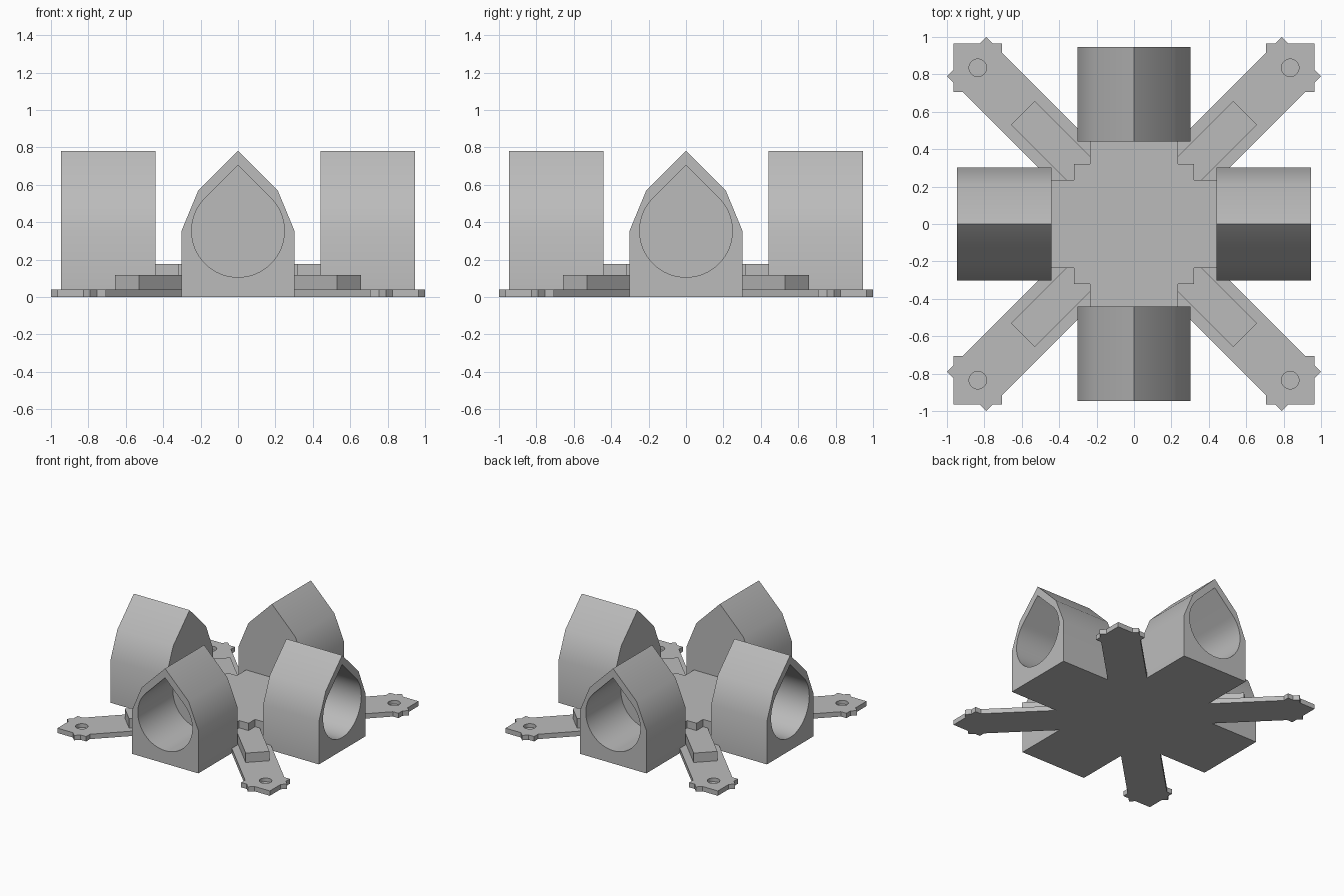
import bpy, bmesh, math
from mathutils import Matrix

if "Cube" in bpy.data.objects:
    bpy.data.objects.remove(bpy.data.objects["Cube"])

grey = bpy.data.materials.new("light_grey")
grey.diffuse_color = (0.5, 0.5, 0.5, 1)
grey.use_nodes = True
grey.node_tree.nodes["Principled BSDF"].inputs["Base Color"].default_value = grey.diffuse_color


def prism(name, outline, start, end, along_y=False):
    """Extrude a 2D outline along z, or along y when the outline is in x and z."""
    bm = bmesh.new()
    if along_y:
        verts = [bm.verts.new((x, start, z)) for x, z in outline]
    else:
        verts = [bm.verts.new((x, y, start)) for x, y in outline]
    face = bm.faces.new(verts)
    top = bmesh.ops.extrude_face_region(bm, geom=[face])["geom"]
    shift = (0, end - start, 0) if along_y else (0, 0, end - start)
    bmesh.ops.translate(bm, vec=shift, verts=[v for v in top if isinstance(v, bmesh.types.BMVert)])
    bmesh.ops.recalc_face_normals(bm, faces=bm.faces)
    mesh = bpy.data.meshes.new(name)
    bm.to_mesh(mesh)
    bm.free()
    mesh.materials.append(grey)
    ob = bpy.data.objects.new(name, mesh)
    bpy.context.collection.objects.link(ob)
    return ob


def activate(ob):
    bpy.ops.object.select_all(action="DESELECT")
    ob.select_set(True)
    bpy.context.view_layer.objects.active = ob


def cut(ob, cutter):
    """Subtract the cutter, then remove it."""
    mod = ob.modifiers.new("cut", "BOOLEAN")
    mod.operation, mod.solver, mod.object = "DIFFERENCE", "EXACT", cutter
    activate(ob)
    bpy.ops.object.modifier_apply(modifier=mod.name)
    bpy.data.objects.remove(cutter)


def quarter_turns(points):
    """Repeat a quadrant's outline points clockwise around the centre."""
    out = []
    for k in range(4):
        for x, y in points:
            out.append((x, y))
        points = [(y, -x) for x, y in points]
    return out


def teardrop(r, cz, steps, base=()):
    """Circle arc with a 45 degree pointed roof; base closes it at the bottom."""
    a0, a1 = (0, 45) if base else (-225, 45)
    arc = [math.radians(a0 + (a1 - a0) * i / steps) for i in range(steps + 1)]
    pts = [(r * math.cos(a), cz + r * math.sin(a)) for a in arc]
    if base:
        left = [(-x, z) for x, z in reversed(pts)]
        return [*base, *pts, (0, cz + r * math.sqrt(2)), *left]
    return pts + [(0, cz + r * math.sqrt(2))]


# Flat base plate: four diagonal arms with square pads at the tips
w, s, a, b = 0.21, 1.79, 0.705, 0.965
half = [(0, w), (a, a + w), (a, b), (b - w, b), ((s - w) / 2, (s + w) / 2), (s - b, b)]
tip = half + [(b, b)] + [(y, x) for x, y in reversed(half[1:])]
plate = prism("base_arms", quarter_turns(tip), 0, 0.04)

# Shallow round pocket in each pad
for sx in (-1, 1):
    for sy in (-1, 1):
        ring = [(sx * 0.835 + 0.047 * math.cos(t * math.pi / 16),
                 sy * 0.835 + 0.047 * math.sin(t * math.pi / 16)) for t in range(32)]
        cut(plate, prism("pocket_cutter", ring, 0.01, 0.1))

# Central hub with stepped corners
hub = [(0.235, 0.45), (0.235, 0.32), (0.32, 0.32), (0.32, 0.235), (0.45, 0.235)]
prism("centre_hub", quarter_turns(hub), 0, 0.177)

# Raised rib on each arm
for k in range(4):
    rib = prism("arm_rib", [(0.25, -0.09), (0.84, -0.09), (0.84, 0.09), (0.25, 0.09)], 0.03, 0.117)
    rib.data.transform(Matrix.Rotation(math.radians(45 + 90 * k), 4, "Z"))

# Four pointed holders, each with a blind teardrop bore facing outwards
for k in range(4):
    holder = prism("holder", teardrop(0.302, 0.354, 1, [(-0.302, 0), (0.302, 0)]), -0.947, -0.44, True)
    # The extra octagon corner between wall and roof is part of the arc ends
    cut(holder, prism("bore_cutter", teardrop(0.248, 0.354, 48), -1.1, -0.49, True))
    holder.data.transform(Matrix.Rotation(math.radians(90 * k), 4, "Z"))

for ob in list(bpy.context.collection.objects):
    activate(ob)
    bpy.ops.object.shade_smooth_by_angle(angle=math.radians(30))
